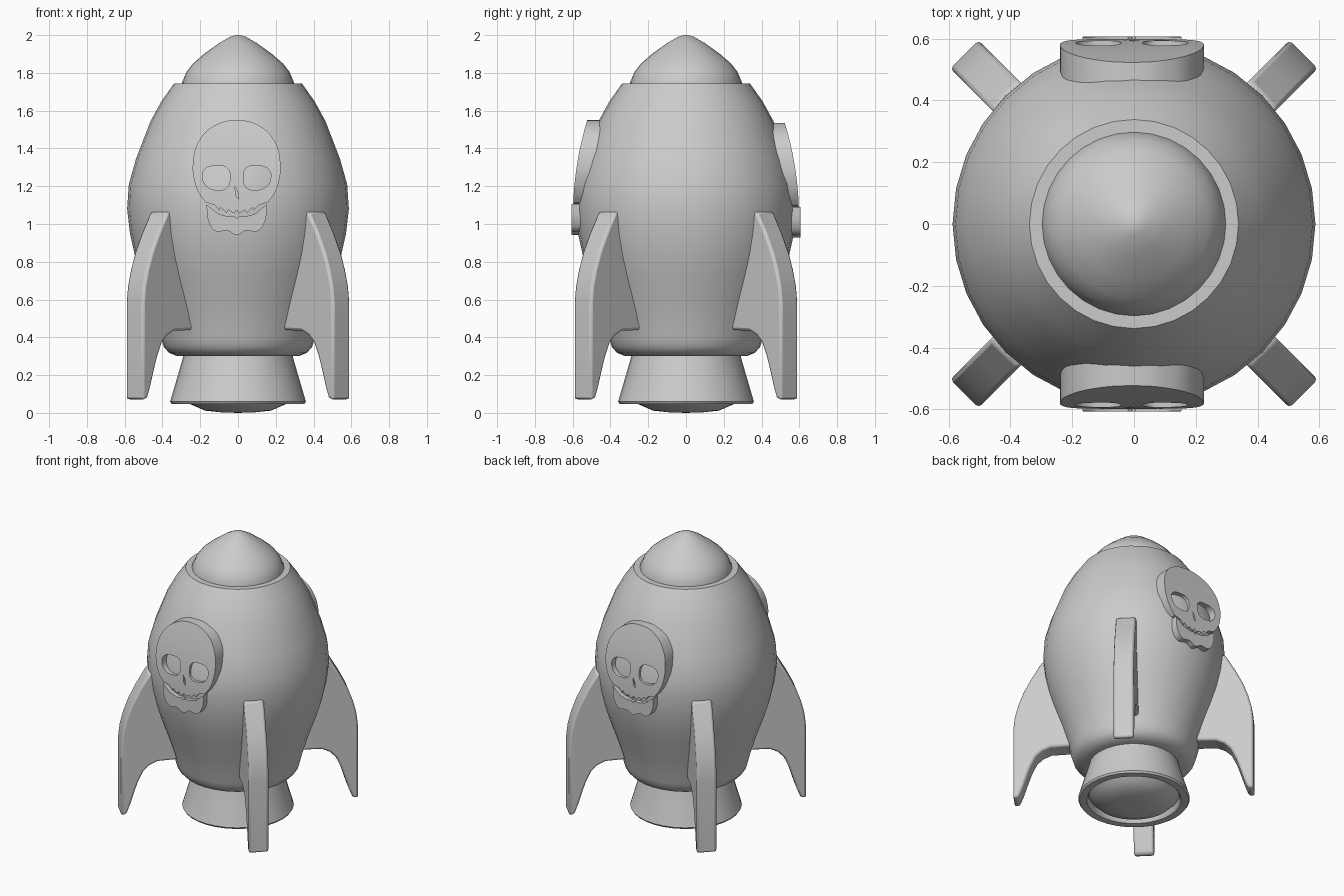
import bpy, bmesh, math
from mathutils import Matrix, Vector

cube = bpy.data.objects.get("Cube")
if cube:
    bpy.data.objects.remove(cube, do_unlink=True)

grey = bpy.data.materials.new("plain_grey")
grey.use_nodes = True
grey.diffuse_color = (0.6, 0.6, 0.6, 1)
grey.node_tree.nodes["Principled BSDF"].inputs["Base Color"].default_value = (0.6, 0.6, 0.6, 1)


def finish(name, mesh, angle=35):
    """Link a mesh as a named object with the shared material and shading."""
    obj = bpy.data.objects.new(name, mesh)
    bpy.context.collection.objects.link(obj)
    mesh.materials.clear()
    mesh.materials.append(grey)
    bpy.ops.object.select_all(action='DESELECT')
    obj.select_set(True)
    bpy.context.view_layer.objects.active = obj
    bpy.ops.object.shade_smooth_by_angle(angle=math.radians(angle))
    return obj


def lathe(name, profile, segments=32):
    """Spin a (radius, height) profile around the z axis."""
    bm = bmesh.new()
    verts = [bm.verts.new((r, 0, z)) for r, z in profile]
    edges = [bm.edges.new(pair) for pair in zip(verts, verts[1:])]
    bmesh.ops.spin(bm, geom=verts + edges, cent=(0, 0, 0), axis=(0, 0, 1),
                   angle=math.tau, steps=segments, use_merge=False)
    bmesh.ops.remove_doubles(bm, verts=bm.verts, dist=0.0005)
    bmesh.ops.recalc_face_normals(bm, faces=bm.faces)
    mesh = bpy.data.meshes.new(name)
    bm.to_mesh(mesh)
    bm.free()
    return finish(name, mesh)


# Hull, nose cone and engine
lathe("hull", [(0, .30), (.32, .30), (.365, .318), (.393, .35), (.405, .39), (.42, .45),
               (.46, .58), (.51, .72), (.545, .83), (.572, .95), (.587, 1.08),
               (.578, 1.21), (.54, 1.345), (.463, 1.545), (.405, 1.65), (.338, 1.745), (0, 1.745)])
lathe("nose_cone", [(0, 1.735), (.297, 1.735), (.297, 1.748), (.273, 1.805), (.24, 1.848),
                    (.18, 1.9), (.1, 1.958), (.04, 1.992), (.015, 1.999), (0, 2)])
lathe("nozzle", [(0, .32), (.285, .32), (.295, .28), (.355, .075), (.36, .06), (.352, .048),
                 (.305, .048), (.295, .06), (.29, .11), (0, .11)])
lathe("nozzle_plug", [(0, .12), (.29, .12), (.29, .085), (.25, .045), (.175, .012), (.09, .003), (0, 0)])

# Four fins on the diagonals, drawn as (radius, height)
FIN = [(.40, 1.065), (.593, 1.065), (.66, .95), (.71, .85), (.743, .76), (.766, .67), (.776, .58),
       (.776, .07), (.74, .075), (.715, .14), (.69, .22), (.663, .30), (.63, .37),
       (.59, .41), (.536, .435), (.36, .44)]
FIN_THICKNESS = .13
for i, name in enumerate(["back_left_fin", "back_right_fin", "front_right_fin", "front_left_fin"]):
    bm = bmesh.new()
    face = bm.faces.new([bm.verts.new((r, -FIN_THICKNESS / 2, z)) for r, z in FIN])
    side = bmesh.ops.extrude_face_region(bm, geom=[face])["geom"]
    bmesh.ops.translate(bm, vec=(0, FIN_THICKNESS, 0),
                        verts=[g for g in side if isinstance(g, bmesh.types.BMVert)])
    bmesh.ops.recalc_face_normals(bm, faces=bm.faces)
    bm.transform(Matrix.Rotation(math.radians(45 + 90 * i), 4, 'Z'))
    mesh = bpy.data.meshes.new(name)
    bm.to_mesh(mesh)
    bm.free()
    fin = finish(name, mesh, 40)
    bevel = fin.modifiers.new("soft_edges", 'BEVEL')
    bevel.width = .014
    bevel.segments = 2
    bevel.limit_method = 'ANGLE'
    bevel.angle_limit = math.radians(40)


# Skull emblem: outlines filled as a flat curve, then curved along the hull
def mirrored(half):
    """Complete a half outline that starts and ends on the centre line."""
    return half + [(-x, z, s) for x, z, s in reversed(half[1:-1])]


HEAD = mirrored([(0, 1.55, 0), (.12, 1.52, 0), (.2, 1.44, 0), (.232, 1.32, 0), (.222, 1.22, 0),
                 (.195, 1.155, 0), (.165, 1.115, 1), (.115, 1.1, 1), (.092, 1.072, 1),
                 (.085, 1.088, 1), (.052, 1.058, 1), (.045, 1.075, 1), (.012, 1.055, 1), (0, 1.075, 1)])
JAW = mirrored([(0, 1.03, 1), (.012, 1.042, 1), (.05, 1.04, 1), (.1, 1.055, 1), (.16, 1.105, 1),
                (.148, 1.01, 0), (.11, .962, 0), (.05, .965, 0), (0, .942, 0)])
EYE = [(.035, 1.245, 0), (.05, 1.295, 0), (.11, 1.308, 0), (.17, 1.288, 0), (.18, 1.24, 0),
       (.15, 1.193, 0), (.1, 1.18, 0), (.055, 1.19, 0)]
NOSE = [(-.01, 1.2, 1), (.004, 1.175, 1), (.012, 1.13, 1), (-.004, 1.15, 1)]
DEPTH = .12


def plate(name, outlines, back, lift=0):
    curve = bpy.data.curves.new(name + "_outline", 'CURVE')
    curve.dimensions = '2D'
    curve.fill_mode = 'BOTH'
    curve.extrude = DEPTH / 2
    curve.resolution_u = 6
    for points in outlines:
        spline = curve.splines.new('BEZIER')
        spline.bezier_points.add(len(points) - 1)
        spline.use_cyclic_u = True
        for bp, (x, z, sharp) in zip(spline.bezier_points, points):
            bp.co = (x, z, 0)
            bp.handle_left_type = bp.handle_right_type = 'VECTOR' if sharp else 'AUTO'
    helper = bpy.data.objects.new(name + "_outline", curve)
    bpy.context.collection.objects.link(helper)
    bpy.context.view_layer.update()
    graph = bpy.context.evaluated_depsgraph_get()
    mesh = bpy.data.meshes.new_from_object(helper.evaluated_get(graph))
    bpy.data.objects.remove(helper, do_unlink=True)
    # Stand the plate up and lean it back with the hull
    for v in mesh.vertices:
        x, z, d = v.co
        surface = .598 + lift - .3 * (z - 1.05) ** 2 * (z > 1.05)
        v.co = Vector((x, -(surface - DEPTH / 2 + d), z))
    if back:
        mesh.transform(Matrix.Translation((-.007, 0, -.014)) @ Matrix.Rotation(math.pi, 4, 'Z'))
    else:
        mesh.transform(Matrix.Translation((-.007, 0, 0)))
    bm = bmesh.new()
    bm.from_mesh(mesh)
    bmesh.ops.remove_doubles(bm, verts=bm.verts, dist=0.0002)
    bmesh.ops.recalc_face_normals(bm, faces=bm.faces)
    bm.to_mesh(mesh)
    bm.free()
    finish(name, mesh, 30)


other_eye = [(-x, z, s) for x, z, s in EYE]
for back, where in ((False, "front"), (True, "back")):
    plate(where + "_skull", [HEAD, EYE, other_eye, NOSE], back)
    plate(where + "_jaw", [JAW], back, .008)
